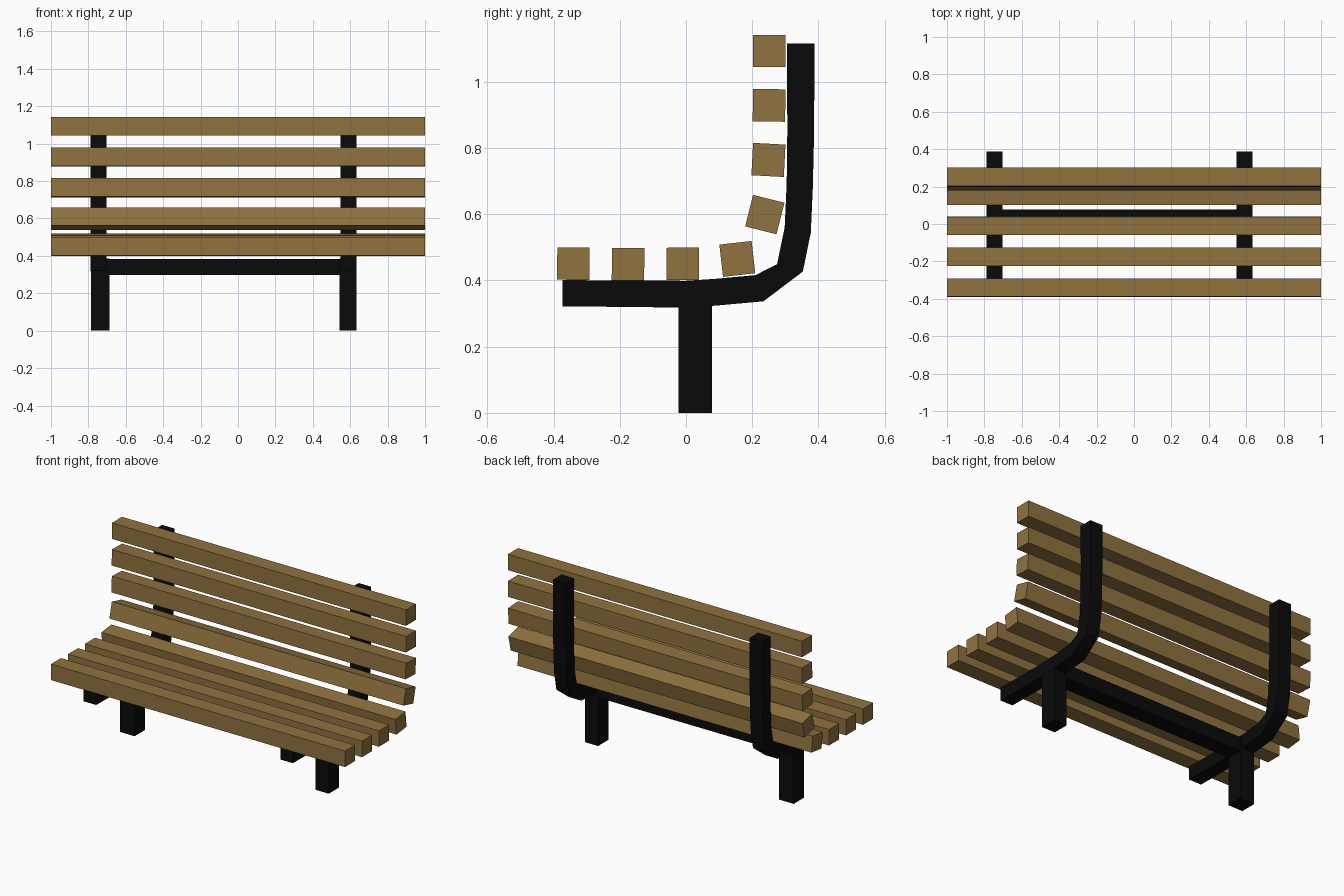
import bpy, bmesh, math

if "Cube" in bpy.data.objects:
    bpy.data.objects.remove(bpy.data.objects["Cube"])


def material(name, color):
    m = bpy.data.materials.new(name)
    m.diffuse_color = (*color, 1)
    m.use_nodes = True
    m.node_tree.nodes["Principled BSDF"].inputs["Base Color"].default_value = m.diffuse_color
    return m


wood = material("wood", (0.28, 0.17, 0.05))
iron = material("black_iron", (0.003, 0.003, 0.003))


def box(name, lo, hi, mat, tilt=0):
    bpy.ops.mesh.primitive_cube_add(size=1)
    o = bpy.context.object
    o.name = name
    o.location = [(a + b) / 2 for a, b in zip(lo, hi)]
    o.scale = [b - a for a, b in zip(lo, hi)]
    o.rotation_euler.x = math.radians(tilt)
    o.data.materials.append(mat)
    return o


# Wooden slats following the seat and back curve: y, z, tilt
slats = [(-0.34, 0.451, -0.3), (-0.175, 0.449, -0.5), (-0.01, 0.45, 0.3),
         (0.155, 0.465, 6.5), (0.238, 0.599, -14), (0.249, 0.764, -3),
         (0.251, 0.929, -1), (0.252, 1.093, 0)]
for i, (y, z, t) in enumerate(slats):
    kind = "seat_slat" if i < 4 else "back_slat"
    box(f"{kind}_{i}", (-1, y - 0.049, z - 0.049), (1, y + 0.049, z + 0.049), wood, t)

# Bent frame outline: (inner point, outer point) in the y-z plane
rails = [((-0.373, 0.401), (-0.373, 0.322)), ((0.0, 0.399), (0.0, 0.318)),
         ((0.09, 0.405), (0.09, 0.324)), ((0.21, 0.416), (0.234, 0.337)),
         ((0.275, 0.449), (0.353, 0.427)), ((0.298, 0.56), (0.377, 0.545)),
         ((0.304, 0.69), (0.383, 0.68)), ((0.306, 0.85), (0.387, 0.85)),
         ((0.305, 1.116), (0.388, 1.116))]


def frame(name, x0, x1):
    bm = bmesh.new()
    rings = [[bm.verts.new((x, *p)) for x, p in
              ((x0, a), (x1, a), (x1, b), (x0, b))] for a, b in rails]
    for r, s in zip(rings, rings[1:]):
        for k in range(4):
            n = (k + 1) % 4
            bm.faces.new((r[k], r[n], s[n], s[k]))
    bm.faces.new(rings[0])
    bm.faces.new(rings[-1])
    bmesh.ops.recalc_face_normals(bm, faces=bm.faces)
    me = bpy.data.meshes.new(name)
    bm.to_mesh(me)
    bm.free()
    o = bpy.data.objects.new(name, me)
    bpy.context.collection.objects.link(o)
    me.materials.append(iron)
    bpy.ops.object.select_all(action='DESELECT')
    o.select_set(True)
    bpy.context.view_layer.objects.active = o
    bpy.ops.object.shade_smooth_by_angle(angle=math.radians(40))


frame("left_frame", -0.788, -0.703)
frame("right_frame", 0.549, 0.634)

# Legs and the crossbar joining them
box("left_leg", (-0.787, -0.022, 0), (-0.688, 0.078, 0.385), iron)
box("right_leg", (0.543, -0.022, 0), (0.633, 0.078, 0.385), iron)
box("crossbar", (-0.69, -0.021, 0.297), (0.545, 0.077, 0.384), iron)
